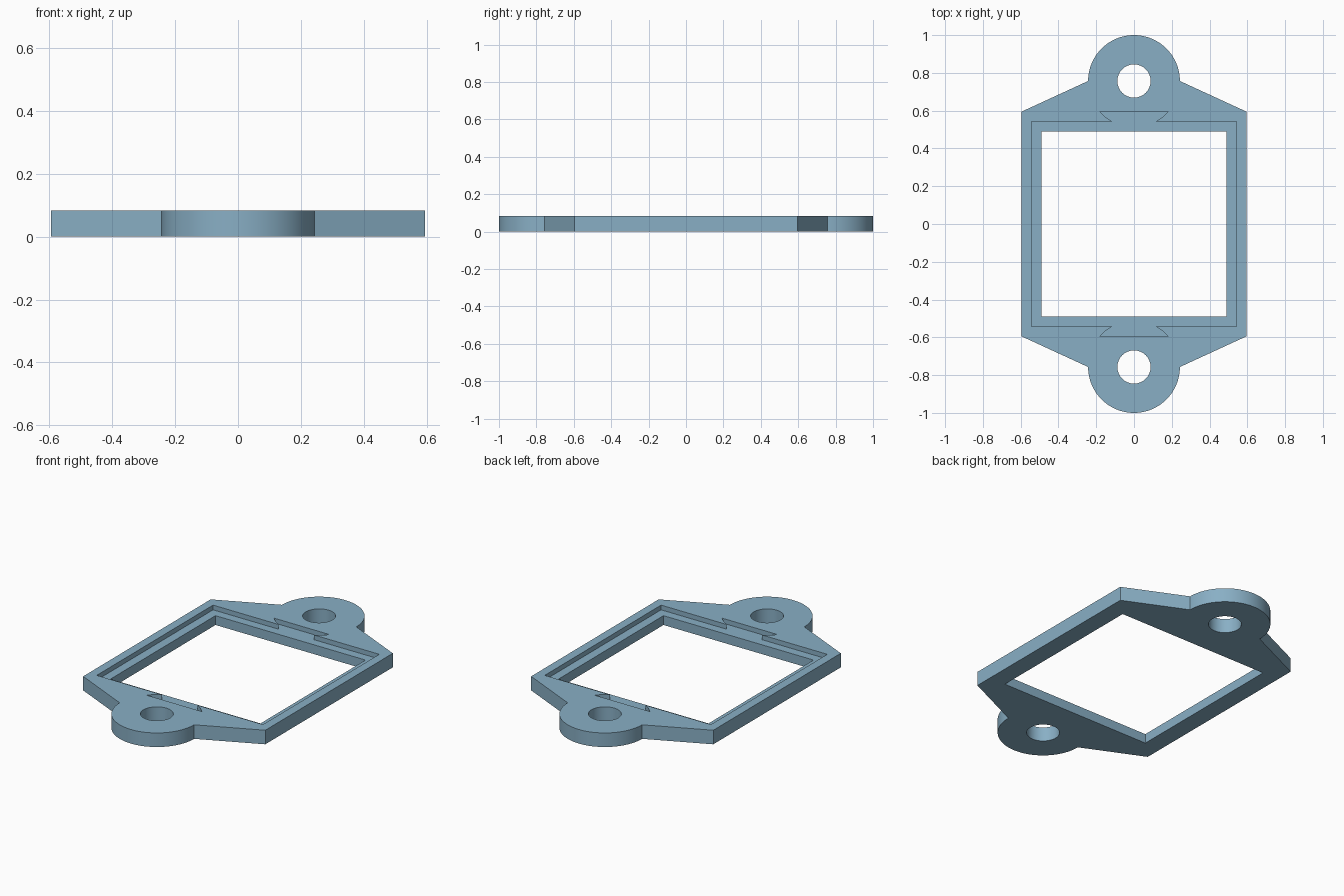
import bpy, bmesh, math

if "Cube" in bpy.data.objects:
    bpy.data.objects.remove(bpy.data.objects["Cube"])

HALF = 0.595      # half width of the square body
EAR_Y = 0.757     # ear centre
EAR_R = 0.243     # ear radius
HOLE_R = 0.088    # screw hole radius
OPENING = 0.49    # half width of the through opening
RECESS = 0.543    # half width of the stepped recess
TOP = 0.083       # plate thickness
FLOOR = 0.055     # recess floor height

blue = bpy.data.materials.new("soft blue")
blue.diffuse_color = (0.25, 0.43, 0.56, 1)
blue.use_nodes = True
blue.node_tree.nodes["Principled BSDF"].inputs["Base Color"].default_value = blue.diffuse_color


def arc(cy, r, a0, a1, n):
    """Points on an arc centred on x = 0."""
    return [(r * math.cos(a0 + (a1 - a0) * i / n),
             cy + r * math.sin(a0 + (a1 - a0) * i / n)) for i in range(n + 1)]


def both_ends(points):
    """Complete a back-half outline by turning it half a circle."""
    return points + [(-x, -y) for x, y in points]


def prism(name, outline, z0, z1):
    bm = bmesh.new()
    face = bm.faces.new([bm.verts.new((x, y, z0)) for x, y in outline])
    new = bmesh.ops.extrude_face_region(bm, geom=[face])["geom"]
    bmesh.ops.translate(bm, vec=(0, 0, z1 - z0),
                        verts=[v for v in new if isinstance(v, bmesh.types.BMVert)])
    bmesh.ops.recalc_face_normals(bm, faces=bm.faces)
    mesh = bpy.data.meshes.new(name)
    bm.to_mesh(mesh)
    bm.free()
    mesh.materials.append(blue)
    obj = bpy.data.objects.new(name, mesh)
    bpy.context.collection.objects.link(obj)
    return obj


# Plate with a rounded ear at each end
plate = prism("mounting_plate", both_ends(
    [(HALF, HALF)] + arc(EAR_Y, EAR_R, 0, math.pi, 48) + [(-HALF, HALF)]), 0, TOP)

# Stepped recess with flared notches that follow the ear circles
a_in = math.asin((RECESS - EAR_Y) / EAR_R)
a_out = math.asin((HALF - EAR_Y) / EAR_R)
right_flare = arc(EAR_Y, EAR_R, a_in, a_out, 6)
left_flare = [(-x, y) for x, y in reversed(right_flare)]
recess = both_ends([(RECESS, RECESS)] + right_flare + left_flare + [(-RECESS, RECESS)])

# Through opening and screw holes
opening = both_ends([(OPENING, OPENING), (-OPENING, OPENING)])
cutters = [prism("recess_cutter", recess, FLOOR, 0.2),
           prism("opening_cutter", opening, -0.1, 0.2)]
for side in (-1, 1):
    circle = arc(side * EAR_Y, HOLE_R, 0, 2 * math.pi, 48)[:-1]
    cutters.append(prism("hole_cutter", circle, -0.1, 0.2))

bpy.context.view_layer.objects.active = plate
plate.select_set(True)
for cutter in cutters:
    cutter.hide_render = True
    mod = plate.modifiers.new("cut", 'BOOLEAN')
    mod.operation = 'DIFFERENCE'
    mod.solver = 'EXACT'
    mod.object = cutter
    bpy.ops.object.modifier_apply(modifier=mod.name)
    bpy.data.objects.remove(cutter)

# Smooth round walls, crisp edges
bpy.ops.object.shade_smooth_by_angle(angle=math.radians(20))
